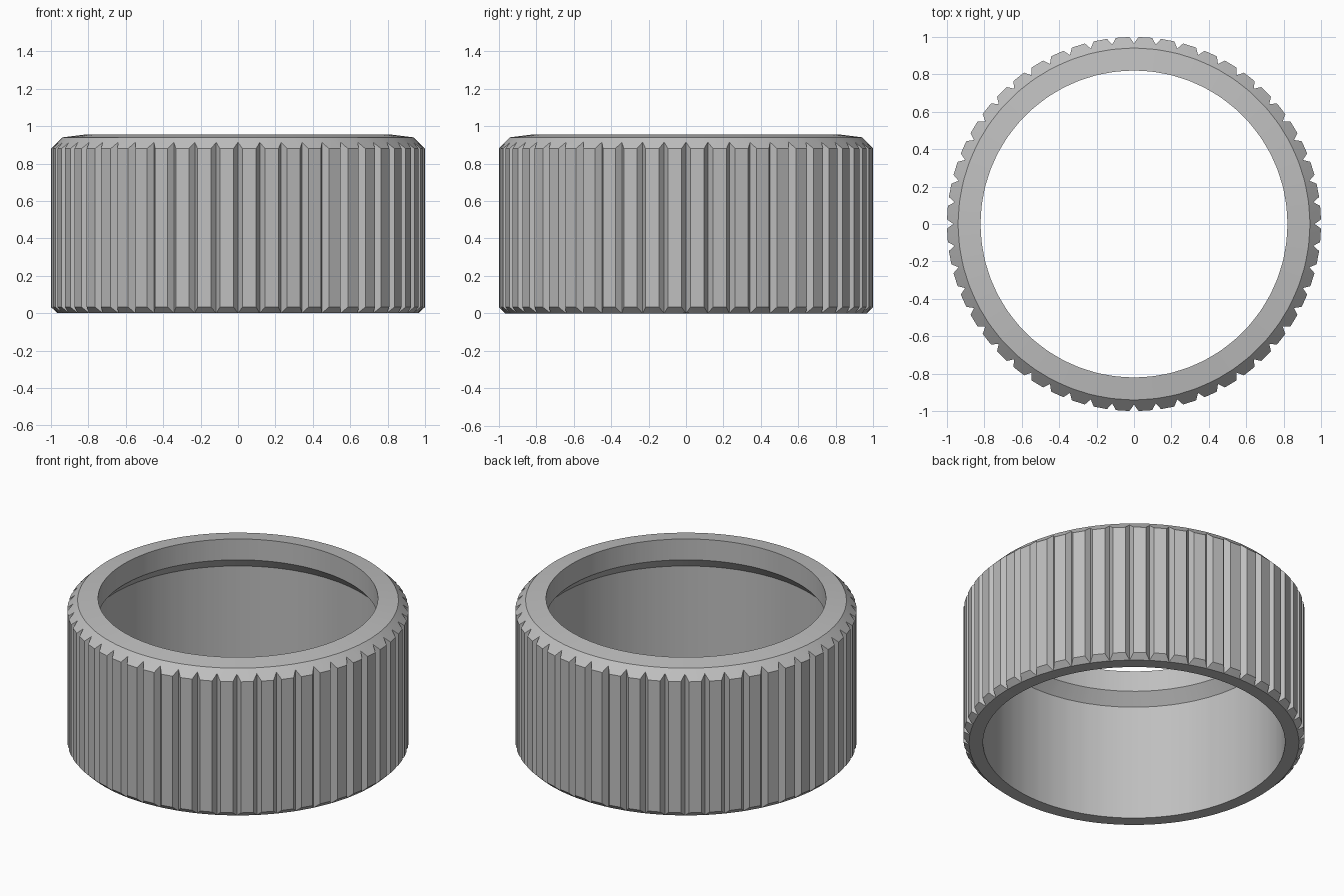
import bpy
import bmesh
from math import cos, sin, tau, radians

cube = bpy.data.objects.get("Cube")
if cube:
    bpy.data.objects.remove(cube, do_unlink=True)

NOTCHES = 52
ROOT = 0.966          # radius at the bottom of each V notch
HALF_NOTCH = 0.024    # half the notch opening, in radians

# Plain grey material
grey = bpy.data.materials.new("grey")
grey.use_nodes = True
colour = (0.52, 0.52, 0.52, 1)
grey.diffuse_color = colour
grey.node_tree.nodes["Principled BSDF"].inputs["Base Color"].default_value = colour

# Bore and rim section shared by every column (radius, height), bottom to top
bore = [(0.885, 0), (0.885, 0.75), (0.82, 0.82), (0.82, 0.955), (0.94, 0.94)]
# Outer section on a tooth and in a notch, top to bottom
tooth = bore + [(1, 0.88), (1, 0.033), (ROOT, 0)]
notch = bore + [(ROOT, 0.914), (ROOT, 0.001), (ROOT, 0)]

# Columns round the ring: notch root, then the two edges of the next tooth
pitch = tau / NOTCHES
columns = []
for i in range(NOTCHES):
    a = i * pitch
    columns += [(a, notch), (a + HALF_NOTCH, tooth), (a + pitch - HALF_NOTCH, tooth)]

# Knurled ring: join neighbouring columns with faces
bm = bmesh.new()
rings = [[bm.verts.new((r * cos(a), r * sin(a), z)) for r, z in section]
         for a, section in columns]
for i, here in enumerate(rings):
    there = rings[(i + 1) % len(rings)]
    for j in range(len(here)):
        k = (j + 1) % len(here)
        bm.faces.new((here[j], there[j], there[k], here[k]))
bmesh.ops.remove_doubles(bm, verts=bm.verts, dist=0.002)
bmesh.ops.recalc_face_normals(bm, faces=bm.faces)

mesh = bpy.data.meshes.new("knurled_ring")
bm.to_mesh(mesh)
bm.free()
mesh.materials.append(grey)
ring = bpy.data.objects.new("knurled_ring", mesh)
bpy.context.collection.objects.link(ring)

# Smooth bore, crisp edges
bpy.ops.object.select_all(action='DESELECT')
ring.select_set(True)
bpy.context.view_layer.objects.active = ring
bpy.ops.object.shade_smooth_by_angle(angle=radians(25))
